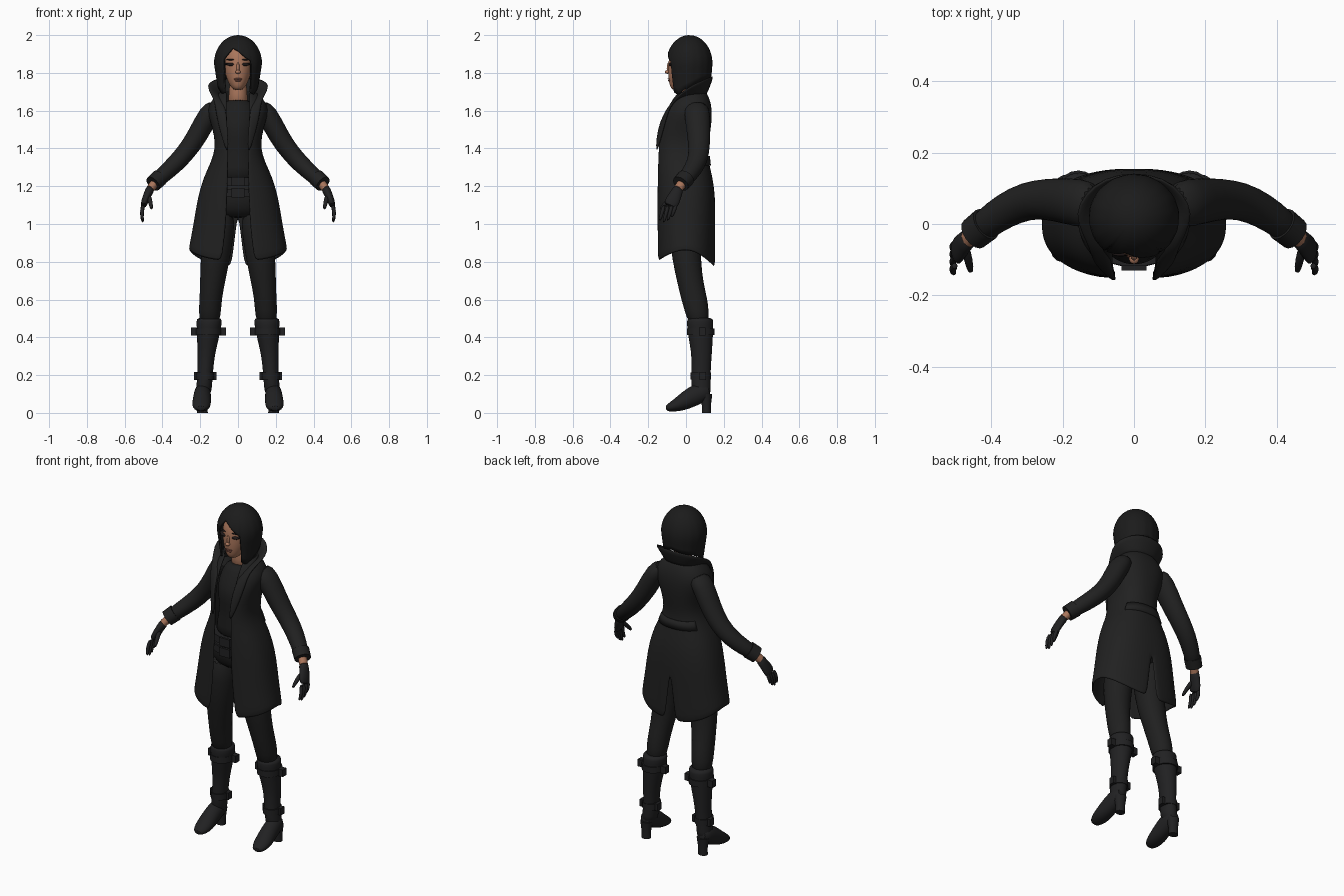
import bpy, bmesh
from math import sin, cos, asin, pi, sqrt, radians
from mathutils import Vector, Matrix

if "Cube" in bpy.data.objects:
    bpy.data.objects.remove(bpy.data.objects["Cube"])

def material(name, r, g, b, rough=0.8):
    m = bpy.data.materials.new(name)
    m.use_nodes = True
    m.diffuse_color = (r, g, b, 1)
    node = m.node_tree.nodes["Principled BSDF"]
    node.inputs["Base Color"].default_value = (r, g, b, 1)
    node.inputs["Roughness"].default_value = rough
    return m

COAT = material("coat black", .015, .015, .015)
SHIRT = material("shirt black", .013, .013, .013)
TROUSER = material("trouser black", .014, .014, .014)
LEATHER = material("leather black", .015, .015, .016)
HAIR = material("hair black", .011, .011, .011)
SKIN = material("skin", .40, .18, .105)
LIPS = material("lips", .24, .09, .065)
MAKEUP = material("eye makeup", .015, .010, .010)

made = []

def finish(name, bm, mat, mirror=False, solid=0, subsurf=0):
    """Turn a bmesh into an object with the usual modifiers."""
    bmesh.ops.recalc_face_normals(bm, faces=bm.faces)
    mesh = bpy.data.meshes.new(name)
    bm.to_mesh(mesh)
    bm.free()
    mesh.materials.append(mat)
    ob = bpy.data.objects.new(name, mesh)
    bpy.context.collection.objects.link(ob)
    if mirror:
        ob.modifiers.new("mirror", 'MIRROR').merge_threshold = .0005
    if solid:
        mod = ob.modifiers.new("thickness", 'SOLIDIFY')
        mod.thickness, mod.offset = solid, 0
    if subsurf:
        mod = ob.modifiers.new("smooth", 'SUBSURF')
        mod.levels = mod.render_levels = subsurf
    made.append(ob)
    return ob

def skin_rows(bm, rows, closed):
    """Bridge rows of points with quads."""
    rows = [[bm.verts.new(p) for p in row] for row in rows]
    for lo, hi in zip(rows, rows[1:]):
        n = len(lo)
        for i in range(n if closed else n - 1):
            j = (i + 1) % n
            bm.faces.new((lo[i], lo[j], hi[j], hi[i]))
    return rows

def tube(name, stations, mat, mirror=False, level=False, ref=(0, 1, 0), sides=16, subsurf=1):
    """Loft ellipses; station = x, y, z, radius along ref, radius across."""
    pts = [Vector(s[:3]) for s in stations]
    rows = []
    for i, s in enumerate(stations):
        t = pts[min(i + 1, len(pts) - 1)] - pts[max(i - 1, 0)]
        t = Vector((0, 0, 1)) if level else t.normalized()
        a = Vector(ref)
        a = (a - t * a.dot(t)).normalized()
        b = t.cross(a)
        rows.append([pts[i] + a * s[3] * cos(2 * pi * k / sides) + b * s[4] * sin(2 * pi * k / sides)
                     for k in range(sides)])
    bm = bmesh.new()
    rows = skin_rows(bm, rows, True)
    bm.faces.new(rows[0])
    bm.faces.new(rows[-1])
    return finish(name, bm, mat, mirror, 0, subsurf)

def solid(name, kind, centre, size, mat, mirror=False):
    """Box or ellipsoid of a given full size."""
    bm = bmesh.new()
    m = Matrix.Translation(centre) @ Matrix.Diagonal((*size, 1))
    if kind == "box":
        bmesh.ops.create_cube(bm, size=1, matrix=m)
    else:
        bmesh.ops.create_uvsphere(bm, u_segments=16, v_segments=10, radius=.5, matrix=m)
    return finish(name, bm, mat, mirror)

def interp(knots, v):
    for (a, p), (b, q) in zip(knots, knots[1:]):
        if v <= b:
            return p + (q - p) * (v - a) / (b - a)
    return knots[-1][1]

# Coat: half shell with open front, dipping hem and rear vent
VENT_TOP, HEM, E = 1.05, .86, .85

def coat_half(name, levels, start=None, n=20, thick=.012, subsurf=1):
    rows = []
    for z, rx, yf, yb, opening in levels:
        drop = max(0, (VENT_TOP - z) / (VENT_TOP - HEM))
        a0 = asin((opening / rx) ** (1 / E)) if start is None else start
        a1 = pi - asin((.035 * drop / rx) ** (1 / E))
        cy, ry, row = (yf + yb) / 2, (yb - yf) / 2, []
        for i in range(n + 1):
            a = a0 + (a1 - a0) * i / n
            c = cos(a)
            dip = (.06 if c > 0 else .09) * abs(c) ** 1.5
            x = rx * max(0, sin(a)) ** E if a < pi - 1e-6 else 0
            y = cy - ry * abs(c) ** E * (1 if c > 0 else -1)
            row.append((x, y, z - dip * drop))
        rows.append(row)
    bm = bmesh.new()
    skin_rows(bm, rows, False)
    return finish(name, bm, COAT, True, thick, subsurf)

coat_half("coat", [
    (1.70, .085, -.05, .10, .060), (1.66, .13, -.075, .12, .060), (1.61, .16, -.10, .132, .060),
    (1.54, .14, -.13, .13, .058), (1.47, .12, -.147, .12, .055), (1.40, .115, -.15, .108, .052),
    (1.33, .135, -.15, .112, .052), (1.25, .175, -.15, .135, .053), (1.15, .205, -.15, .148, .056),
    (1.05, .222, -.15, .15, .060), (.99, .232, -.15, .15, .066), (.92, .245, -.15, .15, .076),
    (HEM, .257, -.15, .15, .087)])
coat_half("back_belt", [(1.36, .126, -.15, .119, 0), (1.31, .148, -.15, .125, 0)],
          start=radians(125), n=10, thick=.014, subsurf=0)

# Turned up collar running into the lapels: inner and outer edge pairs
collar = [
    ((0, .105, 1.685), (0, .145, 1.785)), ((.06, .10, 1.685), (.085, .13, 1.78)),
    ((.095, .06, 1.685), (.14, .085, 1.76)), ((.10, .01, 1.68), (.168, .03, 1.735)),
    ((.085, -.04, 1.66), (.145, -.03, 1.69)), ((.07, -.08, 1.63), (.125, -.07, 1.65)),
    ((.06, -.118, 1.58), (.12, -.095, 1.60)), ((.055, -.15, 1.50), (.10, -.12, 1.50)),
    ((.05, -.157, 1.40), (.06, -.155, 1.38))]
bm = bmesh.new()
skin_rows(bm, [[Vector(a).lerp(Vector(b), k / 2) for k in range(3)] for a, b in collar], False)
finish("collar_and_lapels", bm, COAT, True, .014, 1)

# Sleeves and cuffs
tube("sleeves", [
    (.11, .05, 1.63, .065, .045), (.155, .06, 1.585, .07, .058), (.215, .068, 1.465, .062, .055),
    (.275, .07, 1.38, .056, .051), (.33, .055, 1.32, .053, .049), (.39, .02, 1.265, .047, .044),
    (.445, -.025, 1.215, .042, .04)], COAT, True)
tube("cuffs", [(.415, 0, 1.245, .049, .046), (.45, -.028, 1.213, .047, .044)], COAT, True, subsurf=0)

# Wrists and gloved hands
tube("wrists", [(.43, -.01, 1.23, .026, .024), (.465, -.042, 1.185, .025, .022)], SKIN, True, subsurf=0)
tube("gloves", [
    (.46, -.038, 1.193, .03, .026), (.475, -.05, 1.165, .031, .022), (.492, -.07, 1.125, .04, .02),
    (.502, -.086, 1.09, .038, .016)], LEATHER, True)
for i, finger in enumerate(("index", "middle", "ring", "little")):
    y, reach = -.115 + .021 * i, (.085, .095, .085, .065)[i]
    tube(finger + "_fingers", [
        (.50, y, 1.105, .012, .012), (.512, y - .012, 1.10 - reach * .5, .011, .011),
        (.503, y - .026, 1.10 - reach, .008, .008)], LEATHER, True, sides=8)
tube("thumbs", [(.475, -.06, 1.155, .015, .015), (.463, -.105, 1.115, .013, .013),
                (.457, -.138, 1.075, .009, .009)], LEATHER, True, sides=8)

# Torso: shirt, hips and belts
tube("shirt", [
    (0, .01, 1.66, .056, .058), (0, .015, 1.63, .08, .085), (0, .01, 1.57, .105, .11),
    (0, 0, 1.50, .122, .108), (0, 0, 1.40, .102, .098), (0, 0, 1.30, .108, .115),
    (0, 0, 1.22, .113, .14)], SHIRT, level=True, sides=24)
tube("hips", [(0, 0, 1.24, .112, .135), (0, 0, 1.15, .115, .16), (0, .005, 1.08, .105, .165),
              (0, .01, 1.03, .07, .11)], TROUSER, level=True, sides=24)
for k, z in enumerate((1.225, 1.165)):
    tube(("upper", "lower")[k] + "_belt", [(0, 0, z - .02, .122, .15), (0, 0, z + .02, .12, .148)],
         LEATHER, level=True, sides=32, subsurf=0)
    solid(("upper", "lower")[k] + "_buckle", "box", (0, -.124, z), (.07, .014, .05), LEATHER)

# Legs
tube("trouser_legs", [
    (.092, .005, 1.09, .10, .08), (.104, 0, .94, .087, .084), (.12, 0, .82, .077, .08),
    (.136, .025, .68, .07, .066), (.144, .042, .61, .071, .061), (.148, .055, .55, .066, .06),
    (.152, .07, .46, .055, .055)], TROUSER, True, level=True)

# High boots with straps, buckles and heels
tube("boots", [
    (.152, .075, .505, .066, .064), (.153, .075, .49, .072, .069), (.154, .075, .44, .07, .065),
    (.162, .08, .37, .062, .055), (.17, .083, .29, .053, .045), (.174, .078, .20, .052, .041),
    (.18, .08, .13, .052, .043), (.185, .085, .09, .045, .04)], LEATHER, True, level=True)
tube("boot_feet", [
    (.185, .13, .115, .03, .035), (.187, .09, .112, .045, .055), (.19, .03, .085, .047, .055),
    (.193, -.03, .048, .052, .042), (.195, -.08, .03, .044, .026), (.196, -.108, .022, .022, .014)],
    LEATHER, True, ref=(1, 0, 0))
tube("boot_heels", [(.187, .105, .10, .034, .036), (.188, .108, .04, .024, .027),
                    (.188, .108, 0, .024, .028)], LEATHER, True, level=True, subsurf=0)
for label, x, y, z, r, reach in (("upper", .156, .077, .43, .073, .088), ("ankle", .174, .078, .195, .055, .056)):
    tube(label + "_boot_straps", [(x, y, z - .018, r, r - .006), (x, y, z + .018, r, r - .006)],
         LEATHER, True, level=True, sides=20, subsurf=0)
    for side, word in ((1, "outer"), (-1, "inner")):
        solid(f"{label}_{word}_boot_buckles", "box", (x + side * (reach - .012), y + .01, z),
              (.032, .035, .042), LEATHER, True)

# Neck, head and face
tube("neck", [(0, .03, 1.62, .055, .06), (0, .025, 1.68, .05, .048), (0, .025, 1.78, .05, .048)],
     SKIN, level=True)
tube("head", [
    (0, -.045, 1.708, .022, .018), (0, -.035, 1.722, .048, .036), (0, -.025, 1.75, .065, .052),
    (0, -.015, 1.785, .08, .066), (0, -.005, 1.83, .09, .076), (0, .003, 1.88, .096, .08),
    (0, .012, 1.93, .085, .07), (0, .02, 1.96, .05, .04)], SKIN, level=True, sides=24)
solid("nose_bridge", "ellipsoid", (0, -.092, 1.825), (.017, .02, .06), SKIN)
solid("nose_tip", "ellipsoid", (0, -.098, 1.805), (.028, .028, .02), SKIN)
solid("upper_lip", "ellipsoid", (0, -.089, 1.768), (.044, .016, .009), LIPS)
solid("lower_lip", "ellipsoid", (0, -.087, 1.759), (.038, .016, .010), LIPS)
solid("eyes", "ellipsoid", (.036, -.081, 1.845), (.048, .02, .017), MAKEUP, True)
solid("eye_corners", "ellipsoid", (.058, -.064, 1.847), (.03, .03, .012), MAKEUP, True)
solid("eyebrows", "ellipsoid", (.038, -.082, 1.87), (.05, .016, .007), MAKEUP, True)

# Bob hair: dome whose lower edge follows a swept fringe and long front locks
edge = [(-180, 1.785), (-120, 1.755), (-75, 1.71), (-55, 1.69), (-42, 1.70), (-38, 1.87),
        (-15, 1.93), (0, 1.915), (20, 1.88), (35, 1.86), (40, 1.70), (55, 1.685),
        (75, 1.71), (120, 1.755), (180, 1.785)]
SEG, ROWS, TOP, MID = 96, 14, 1.995, 1.85
rows = []
for r in range(ROWS):
    t, row = .06 + .94 * r / (ROWS - 1), []
    for k in range(SEG):
        deg = -180 + 360 * k / SEG
        a, low = radians(deg), interp(edge, deg)
        z = low + (TOP - low) * cos(t * pi / 2)
        if z > MID:
            rx = sqrt(1 - ((z - MID) / (TOP - MID)) ** 2)
            ry = rx
        else:
            rx, ry = 1 - 1.3 * (MID - z), 1 - .7 * (MID - z)
        lock = 1 + .006 * sin(16 * a) * t
        row.append((.122 * rx * lock * sin(a), .018 - .117 * ry * lock * cos(a), z))
    rows.append(row)
bm = bmesh.new()
rows = skin_rows(bm, rows, True)
bm.faces.new(rows[0])
finish("hair", bm, HAIR, solid=.01)

# Smooth shading with sharp edges kept
bpy.ops.object.select_all(action='DESELECT')
for ob in made:
    ob.select_set(True)
bpy.context.view_layer.objects.active = made[0]
bpy.ops.object.shade_smooth_by_angle(angle=radians(50))
